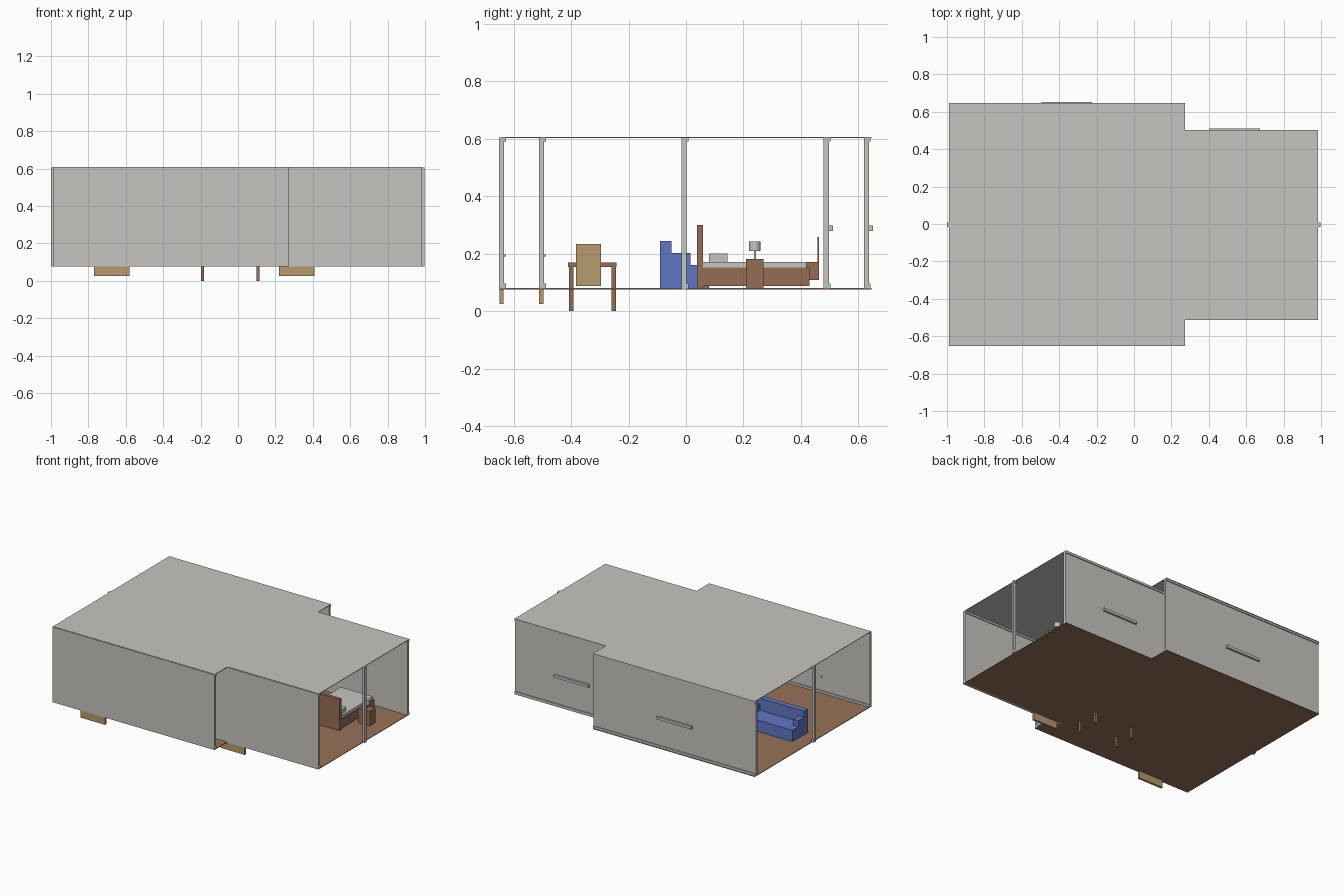
import bpy, bmesh

if "Cube" in bpy.data.objects:
    bpy.data.objects.remove(bpy.data.objects["Cube"])


def material(name, rgb):
    m = bpy.data.materials.new(name)
    m.diffuse_color = (*rgb, 1)
    m.use_nodes = True
    m.node_tree.nodes["Principled BSDF"].inputs["Base Color"].default_value = m.diffuse_color
    return m


GREY = material("wall grey", (0.57, 0.56, 0.53))
FLOOR = material("floor brown", (0.31, 0.17, 0.10))
WOOD = material("wood brown", (0.30, 0.155, 0.09))
TAN = material("door tan", (0.47, 0.32, 0.16))
BLUE = material("sofa blue", (0.12, 0.18, 0.56))


def finish(name, bm, mat):
    bmesh.ops.recalc_face_normals(bm, faces=bm.faces)
    me = bpy.data.meshes.new(name)
    bm.to_mesh(me)
    bm.free()
    me.materials.append(mat)
    ob = bpy.data.objects.new(name, me)
    bpy.context.collection.objects.link(ob)
    return ob


def box(name, x, y, z, mat):
    """Box from three (low, high) ranges."""
    bm = bmesh.new()
    bmesh.ops.create_cube(bm, size=1)
    for v in bm.verts:
        for i, (lo, hi) in enumerate((x, y, z)):
            v.co[i] = lo if v.co[i] < 0 else hi
    return finish(name, bm, mat)


def cylinder(name, x, y, z, r1, r2, mat):
    bm = bmesh.new()
    bmesh.ops.create_cone(bm, cap_ends=True, segments=16, radius1=r1, radius2=r2, depth=z[1] - z[0])
    bmesh.ops.translate(bm, verts=bm.verts, vec=(x, y, (z[0] + z[1]) / 2))
    return finish(name, bm, mat)


def slab(name, z, mat):
    """Stepped floor-plan plate."""
    plan = [(-0.988, -0.646), (0.273, -0.646), (0.273, -0.506), (0.984, -0.506),
            (0.984, 0.502), (0.273, 0.502), (0.273, 0.646), (-0.988, 0.646)]
    bm = bmesh.new()
    f = bm.faces.new([bm.verts.new((px, py, z[0])) for px, py in plan])
    top = bmesh.ops.extrude_face_region(bm, geom=[f])["geom"]
    bmesh.ops.translate(bm, verts=[v for v in top if isinstance(v, bmesh.types.BMVert)],
                        vec=(0, 0, z[1] - z[0]))
    return finish(name, bm, mat)


# Floor and roof
slab("floor", (0.076, 0.080), FLOOR)
slab("roof", (0.603, 0.607), GREY)


# Walls with base and top trim on the rear side
def wall(name, x, y):
    box(name, x, (y, y + 0.018), (0.076, 0.605), GREY)
    for part, z in (("base_trim", (0.078, 0.096)), ("top_trim", (0.590, 0.604))):
        box(name + "_" + part, x, (y + 0.018, y + 0.024), z, GREY)


wide, narrow = (-0.989, 0.273), (0.09, 0.984)
wall("front_wall_wide", wide, -0.651)
wall("front_wall_narrow", narrow, -0.512)
wall("back_wall_wide", wide, 0.619)
wall("back_wall_narrow", narrow, 0.479)
wall("left_end_post", (-1.0, -0.982), -0.016)
wall("right_end_post", (0.979, 0.997), -0.016)

# Window sills
box("window_sill_wide", (-0.495, -0.225), (0.630, 0.651), (0.28, 0.299), GREY)
box("window_sill_narrow", (0.402, 0.674), (0.490, 0.511), (0.28, 0.299), GREY)

# Doors set inside the front walls, with inner knobs
for x0, y, n in ((-0.77, -0.651, "wide"), (0.22, -0.512, "narrow")):
    box("door_" + n, (x0, x0 + 0.19), (y + 0.001, y + 0.016), (0.025, 0.39), TAN)
    box("door_knob_" + n, (x0 + 0.155, x0 + 0.165), (y + 0.012, y + 0.024), (0.19, 0.198), GREY)

# Dining table
box("table_top", (-0.2, 0.117), (-0.41, -0.242), (0.153, 0.17), WOOD)
for x in (-0.198, 0.099):
    for y in (-0.408, -0.26):
        box("table_leg", (x, x + 0.016), (y, y + 0.016), (0, 0.155), WOOD)

# Dining chairs at both table ends
for s in (-1, 1):
    cx = -0.041
    a, b = sorted((cx + s * 0.20, cx + s * 0.215))
    box("chair_back", (a, b), (-0.382, -0.295), (0.088, 0.234), TAN)
    a, b = sorted((cx + s * 0.12, cx + s * 0.20))
    box("chair_seat", (a, b), (-0.382, -0.295), (0.125, 0.14), TAN)

# Sofa
sx0, sx1 = -0.885, -0.50
box("sofa_base", (sx0, sx1), (-0.09, 0.08), (0.08, 0.16), BLUE)
box("sofa_back", (sx0, sx1), (-0.09, -0.05), (0.08, 0.245), BLUE)
for x in (sx0, sx1 - 0.04):
    box("sofa_arm", (x, x + 0.04), (-0.052, 0.015), (0.15, 0.203), BLUE)

# Low cabinet with upright panel by the back wall
box("cabinet", (-0.80, -0.56), (0.39, 0.463), (0.108, 0.172), WOOD)
box("cabinet_panel", (-0.78, -0.58), (0.457, 0.463), (0.17, 0.258), WOOD)

# Bed
bx = (0.50, 0.762)
box("headboard", bx, (0.038, 0.06), (0.078, 0.30), WOOD)
box("bed_frame", bx, (0.055, 0.43), (0.088, 0.152), WOOD)
box("mattress", (0.505, 0.757), (0.06, 0.42), (0.15, 0.172), GREY)
for x in (0.52, 0.64):
    box("pillow", (x, x + 0.10), (0.08, 0.145), (0.17, 0.20), GREY)

# Nightstand and lamp
box("nightstand", (0.79, 0.88), (0.208, 0.27), (0.08, 0.182), WOOD)
cylinder("lamp_pole", 0.835, 0.24, (0.18, 0.215), 0.004, 0.004, GREY)
cylinder("lamp_shade", 0.835, 0.24, (0.21, 0.243), 0.02, 0.02, GREY)
